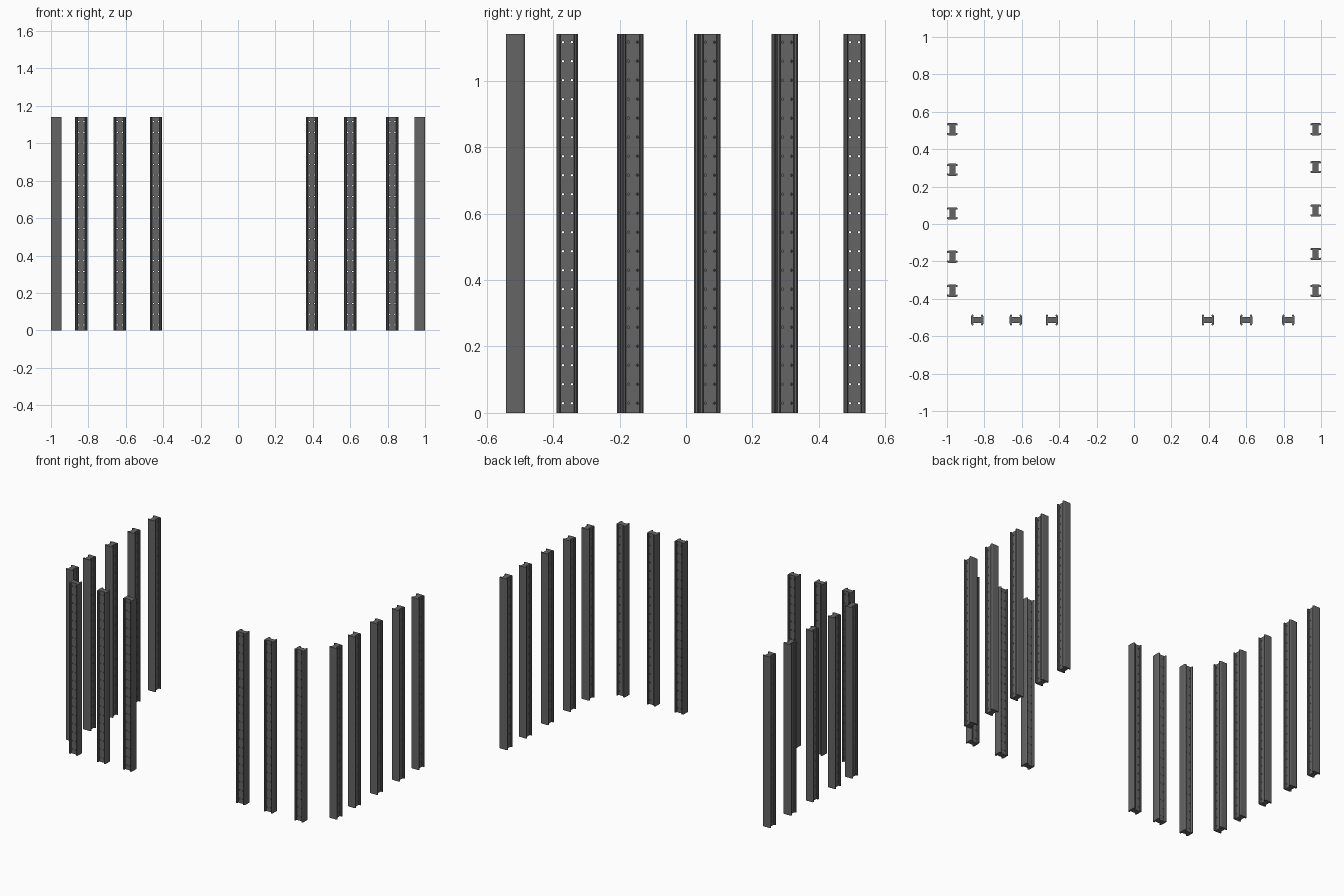
import bpy, bmesh, math
from mathutils import Matrix

if "Cube" in bpy.data.objects:
    bpy.data.objects.remove(bpy.data.objects["Cube"])

H = 1.14
ROWS = 20

mat = bpy.data.materials.new("dark_grey")
mat.diffuse_color = (0.13, 0.13, 0.13, 1)
mat.use_nodes = True
mat.node_tree.nodes["Principled BSDF"].inputs["Base Color"].default_value = mat.diffuse_color


def prism(bm, pts, z0, z1):
    face = bm.faces.new([bm.verts.new((x, y, z0)) for x, y in pts])
    ext = bmesh.ops.extrude_face_region(bm, geom=[face])
    bmesh.ops.translate(bm, vec=(0, 0, z1 - z0),
                        verts=[v for v in ext["geom"] if isinstance(v, bmesh.types.BMVert)])
    bmesh.ops.recalc_face_normals(bm, faces=bm.faces)


def to_object(bm, name):
    me = bpy.data.meshes.new(name)
    bm.to_mesh(me)
    bm.free()
    ob = bpy.data.objects.new(name, me)
    bpy.context.collection.objects.link(ob)
    return ob


# Quarter of the lipped I-section (channels open along x), mirrored four ways
quarter = [(0.016, 0.020), (0.020, 0.023), (0.022, 0.020), (0.026, 0.020),
           (0.0285, 0.023), (0.0285, 0.028), (0.025, 0.031), (0.019, 0.0325)]
right = [(x, -y) for x, y in reversed(quarter)] + quarter
profile = right + [(-x, -y) for x, y in right]
bm = bmesh.new()
prism(bm, profile, 0, H)
post = to_object(bm, "post_master")
post.data.materials.append(mat)

# Two columns of small holes through the web
bm = bmesh.new()
for i in range(ROWS):
    for y in (-0.0135, 0.0135):
        z = 0.029 + i * 0.0572
        bmesh.ops.create_cone(bm, cap_ends=True, segments=10, radius1=0.0035,
                              radius2=0.0035, depth=0.1,
                              matrix=Matrix.Translation((0, y, z)) @ Matrix.Rotation(math.pi / 2, 4, "Y"))
cutter = to_object(bm, "hole_cutter")
cutter.hide_render = True
mod = post.modifiers.new("holes", "BOOLEAN")
mod.object = cutter
mod.solver = "EXACT"
bpy.context.view_layer.update()
mesh = bpy.data.meshes.new_from_object(post.evaluated_get(bpy.context.evaluated_depsgraph_get()))
mesh.name = "perforated_post"
bpy.data.objects.remove(post)
bpy.data.objects.remove(cutter)


def place(name, x, y, turn=0):
    ob = bpy.data.objects.new(name, mesh)
    ob.location = (x, y, 0)
    ob.rotation_euler.z = turn
    bpy.context.collection.objects.link(ob)


# Side rows and the front row
for i, y in enumerate((0.507, 0.29, 0.057, -0.175, -0.357)):
    place(f"left_post_{i + 1}", -0.9715, y)
for i, y in enumerate((0.507, 0.304, 0.072, -0.16, -0.357)):
    place(f"right_post_{i + 1}", 0.9715, y)
for i, x in enumerate((-0.838, -0.632, -0.439, 0.395, 0.6, 0.825)):
    place(f"front_post_{i + 1}", x, -0.5135, math.pi / 2)
